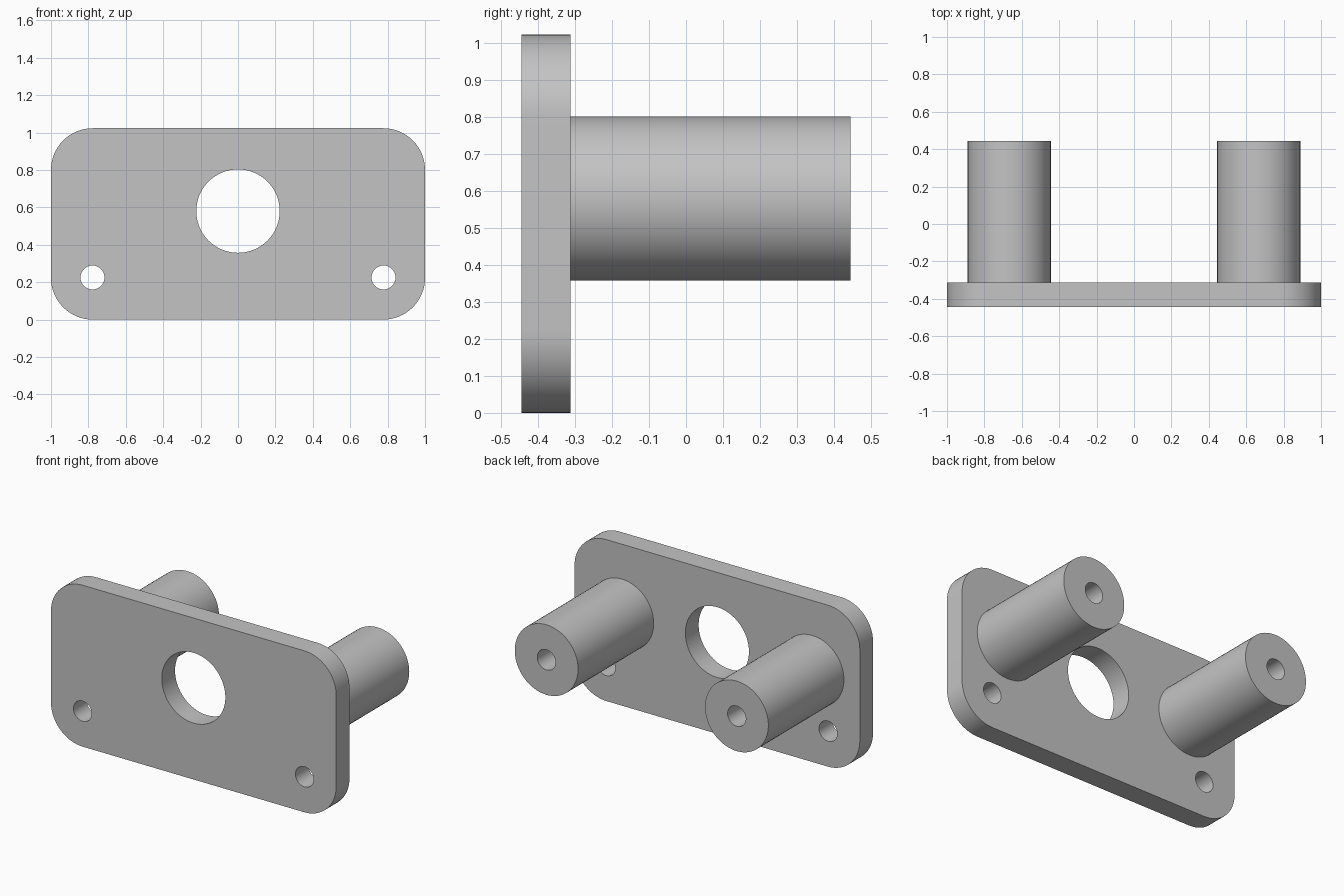
import bpy, bmesh, math
from mathutils import Matrix, Vector

cube = bpy.data.objects.get("Cube")
if cube:
    bpy.data.objects.remove(cube, do_unlink=True)

FRONT, BACK, END = -0.445, -0.312, 0.445   # plate front, plate back, post ends
HEIGHT, CORNER = 1.023, 0.223
AXIS_Z = 0.58
SMALL_R = 0.064

grey = bpy.data.materials.new("plain grey")
grey.use_nodes = True
grey.diffuse_color = (0.55, 0.55, 0.55, 1)
grey.node_tree.nodes["Principled BSDF"].inputs["Base Color"].default_value = grey.diffuse_color


def make_object(name, bm):
    mesh = bpy.data.meshes.new(name)
    bmesh.ops.recalc_face_normals(bm, faces=bm.faces)
    bm.to_mesh(mesh)
    bm.free()
    mesh.materials.append(grey)
    obj = bpy.data.objects.new(name, mesh)
    bpy.context.collection.objects.link(obj)
    return obj


def cylinder(name, x, z, radius, y0, y1, sides=64):
    """Cylinder running along y from y0 to y1."""
    bm = bmesh.new()
    place = Matrix.Translation((x, (y0 + y1) / 2, z)) @ Matrix.Rotation(math.pi / 2, 4, "X")
    bmesh.ops.create_cone(bm, cap_ends=True, segments=sides, radius1=radius,
                          radius2=radius, depth=y1 - y0, matrix=place)
    return make_object(name, bm)


def select_only(obj):
    bpy.ops.object.select_all(action="DESELECT")
    obj.select_set(True)
    bpy.context.view_layer.objects.active = obj


def drill(obj, x, z, radius, y0, y1):
    cutter = cylinder("hole_cutter", x, z, radius, y0, y1)
    cutter.hide_render = True
    mod = obj.modifiers.new("hole", "BOOLEAN")
    mod.operation, mod.solver, mod.object = "DIFFERENCE", "EXACT", cutter
    select_only(obj)
    bpy.ops.object.modifier_apply(modifier=mod.name)
    bpy.data.objects.remove(cutter, do_unlink=True)


def finish(obj):
    select_only(obj)
    bpy.ops.object.shade_smooth_by_angle(angle=math.radians(30))


# Mounting plate: rounded rectangle extruded backwards
bm = bmesh.new()
corners = [(1, 1), (-1, 1), (-1, -1), (1, -1)]
outline = []
for i, (sx, sz) in enumerate(corners):
    cx = sx * (1 - CORNER)
    cz = HEIGHT / 2 + sz * (HEIGHT / 2 - CORNER)
    for k in range(17):
        a = math.pi / 2 * (i + k / 16)
        outline.append(bm.verts.new((cx + CORNER * math.cos(a), FRONT, cz + CORNER * math.sin(a))))
face = bm.faces.new(outline)
extruded = bmesh.ops.extrude_face_region(bm, geom=[face], use_keep_orig=True)
bmesh.ops.translate(bm, vec=Vector((0, BACK - FRONT, 0)),
                    verts=[g for g in extruded["geom"] if isinstance(g, bmesh.types.BMVert)])
plate = make_object("mounting_plate", bm)

# Central opening and the two lower screw holes
drill(plate, 0, AXIS_Z, 0.223, FRONT - 0.1, BACK + 0.1)
for side in (-1, 1):
    drill(plate, side * 0.778, 0.225, SMALL_R, FRONT - 0.1, BACK + 0.1)
finish(plate)

# Two posts behind the plate, each with a blind hole in its end
for side, label in ((1, "left"), (-1, "right")):
    post = cylinder(label + "_post", side * 0.667, AXIS_Z, 0.222, BACK, END)
    drill(post, side * 0.667, AXIS_Z, SMALL_R, END - 0.6, END + 0.1)
    finish(post)
